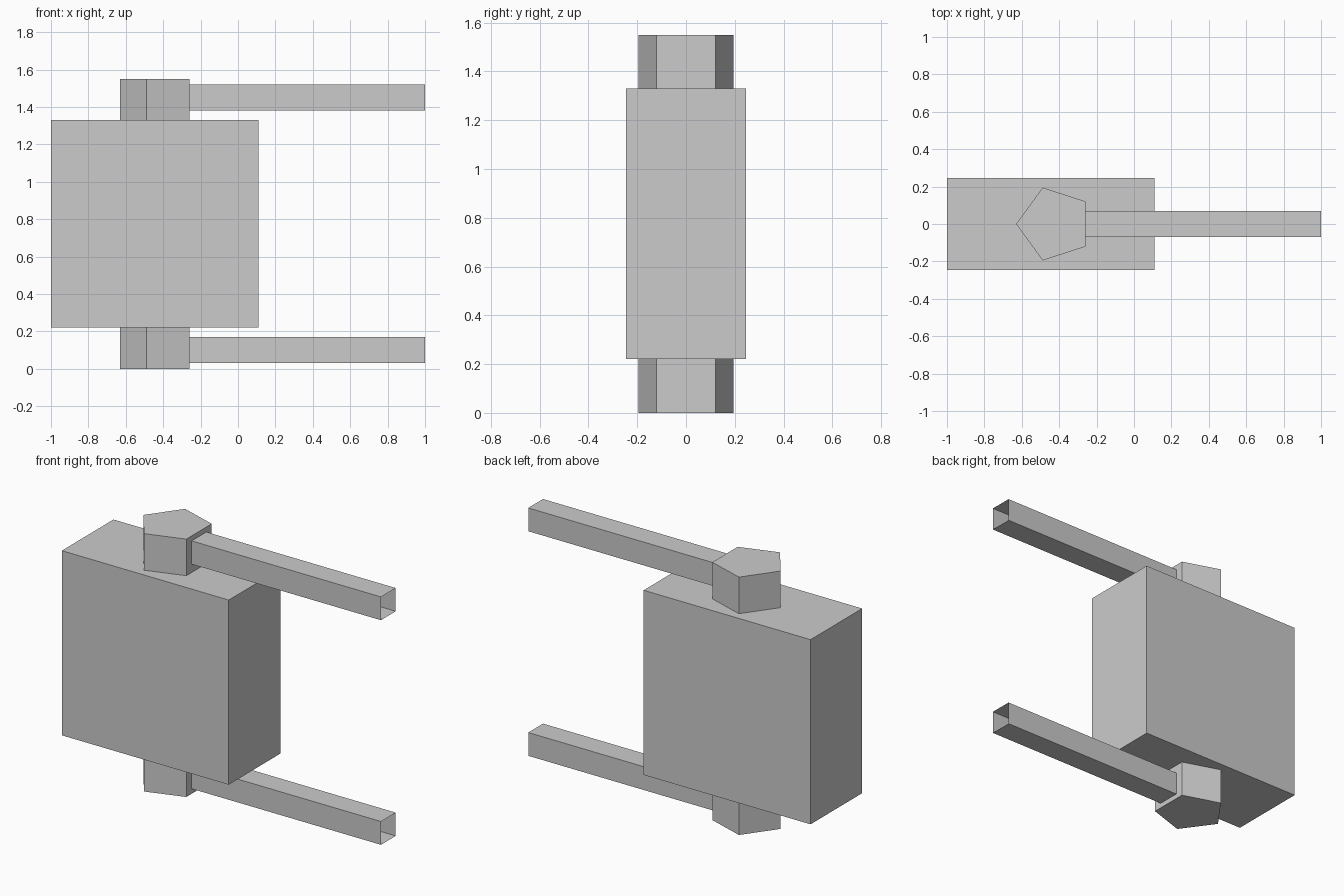
import bpy
import bmesh
from math import pi
from mathutils import Matrix

cube = bpy.data.objects.get("Cube")
if cube:
    bpy.data.objects.remove(cube, do_unlink=True)

grey = bpy.data.materials.new("plain grey")
grey.use_nodes = True
colour = (0.6, 0.6, 0.6, 1)
grey.diffuse_color = colour
grey.node_tree.nodes["Principled BSDF"].inputs["Base Color"].default_value = colour


def add_object(name, bm):
    mesh = bpy.data.meshes.new(name)
    bm.to_mesh(mesh)
    bm.free()
    mesh.materials.append(grey)
    obj = bpy.data.objects.new(name, mesh)
    bpy.context.collection.objects.link(obj)
    return obj


def box(name, low, high, open_end=False):
    """Flat-sided box; open_end removes the +x face to leave a thin tube."""
    bm = bmesh.new()
    size = [b - a for a, b in zip(low, high)]
    centre = [(a + b) / 2 for a, b in zip(low, high)]
    bmesh.ops.create_cube(bm, size=1, matrix=Matrix.Translation(centre) @ Matrix.Diagonal((*size, 1)))
    if open_end:
        bm.normal_update()
        ends = [f for f in bm.faces if f.normal.x > 0.9]
        bmesh.ops.delete(bm, geom=ends, context='FACES')
    return add_object(name, bm)


def pentagon_hub(name, z_low, z_high):
    """Five-sided prism with its point towards -x."""
    bm = bmesh.new()
    place = Matrix.Translation((-0.425, 0, (z_low + z_high) / 2)) @ Matrix.Rotation(pi / 2, 4, 'Z')
    bmesh.ops.create_cone(bm, cap_ends=True, segments=5, radius1=0.205, radius2=0.205,
                          depth=z_high - z_low, matrix=place)
    # Turn the point to -x whichever way the primitive starts
    if max(v.co.x for v in bm.verts) > -0.24:
        bmesh.ops.rotate(bm, verts=bm.verts, cent=(-0.425, 0, 0), matrix=Matrix.Rotation(pi, 3, 'Z'))
    return add_object(name, bm)


# Main block
box("body", (-1, -0.245, 0.22), (0.11, 0.245, 1.33))

# Hub and hollow arm, below and above the block
for side, hub_low, hub_high, arm_low in (("lower", 0, 0.22, 0.03), ("upper", 1.33, 1.55, 1.38)):
    pentagon_hub(side + "_hub", hub_low, hub_high)
    box(side + "_arm", (-0.26, -0.07, arm_low), (1, 0.07, arm_low + 0.14), open_end=True)
